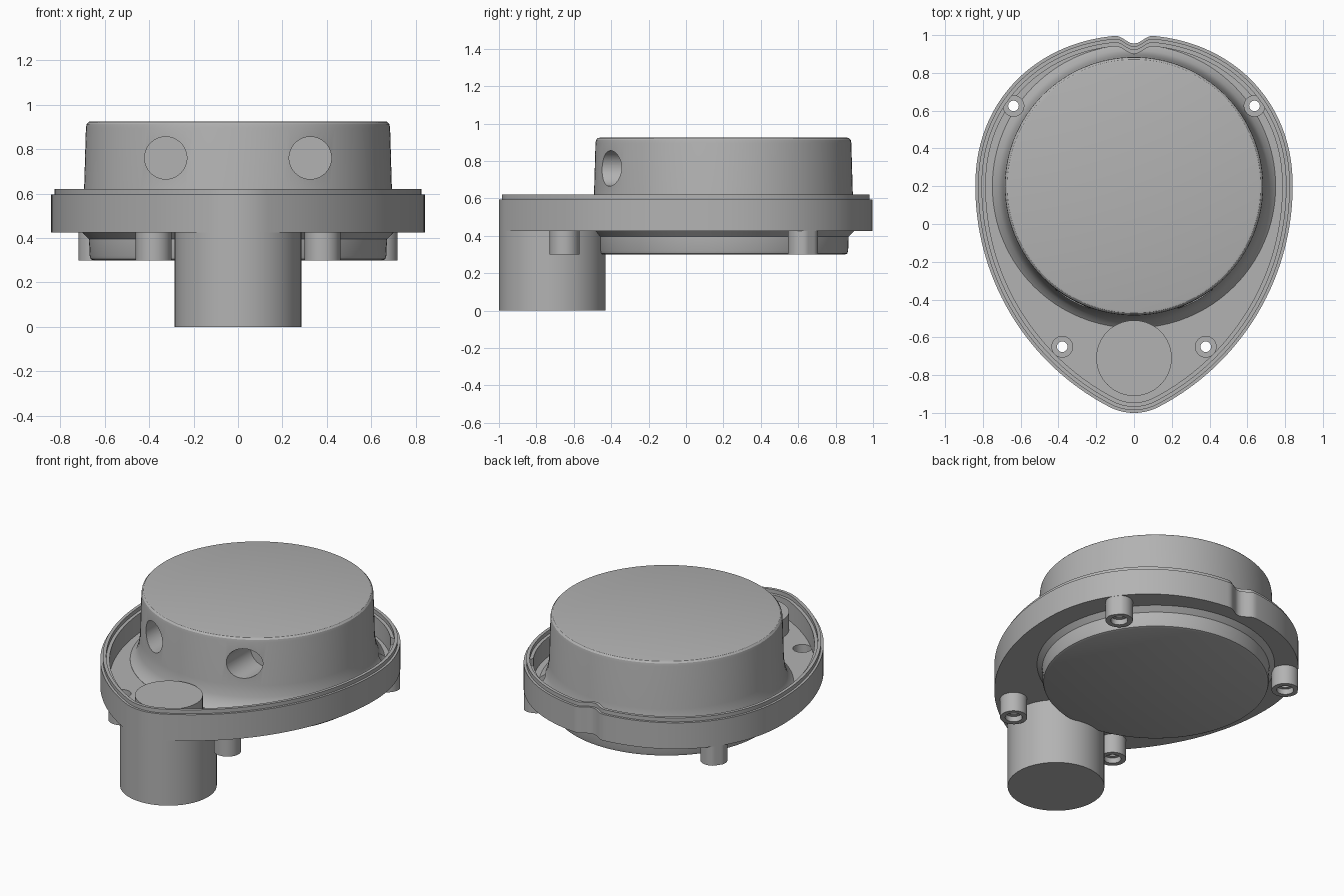
import bpy, bmesh
from math import sin, cos, pi, atan2, radians

cube = bpy.data.objects.get("Cube")
if cube:
    bpy.data.objects.remove(cube)

grey = bpy.data.materials.new("plain grey")
grey.use_nodes = True
grey.diffuse_color = (0.45, 0.45, 0.45, 1)
grey.node_tree.nodes["Principled BSDF"].inputs["Base Color"].default_value = (0.45, 0.45, 0.45, 1)

# Teardrop outline measurements
CY, RX, RY, POWER = 0.2, 0.84, 0.8, 2.12
TIP_Y, TIP_R = -0.715, 0.285
DROP = CY - TIP_Y
SIDE_R = (RX**2 + DROP**2 - TIP_R**2) / (2 * (RX - TIP_R))
SIDE_X = SIDE_R - RX


def finish(bm, name):
    bmesh.ops.recalc_face_normals(bm, faces=bm.faces)
    mesh = bpy.data.meshes.new(name)
    bm.to_mesh(mesh)
    bm.free()
    mesh.materials.append(grey)
    obj = bpy.data.objects.new(name, mesh)
    bpy.context.collection.objects.link(obj)
    return obj


def lathe(name, profile, x=0, y=0, steps=48):
    """Closed turned solid; the profile runs from axis to axis as (radius, z)."""
    bm = bmesh.new()
    verts = [bm.verts.new((r, 0, z)) for r, z in profile]
    edges = [bm.edges.new(pair) for pair in zip(verts, verts[1:])]
    bmesh.ops.spin(bm, geom=verts + edges, cent=(0, 0, 0), axis=(0, 0, 1),
                   angle=2 * pi, steps=steps)
    bmesh.ops.remove_doubles(bm, verts=bm.verts, dist=0.0001)
    bmesh.ops.translate(bm, verts=bm.verts, vec=(x, y, 0))
    return finish(bm, name)


def cylinder(name, r, z0, z1, x=0, y=0, steps=64):
    return lathe(name, [(0, z0), (r, z0), (r, z1), (0, z1)], x, y, steps)


def outline(d):
    """Teardrop loop moved inwards by d, with the notch at the back."""
    loop = []
    for i in range(161):
        c, s = cos(pi * i / 160), max(sin(pi * i / 160), 0)
        x = (RX - d) * abs(c) ** (2 / POWER) * (1 if c > 0 else -1)
        y = CY + (RY - d) * s ** (2 / POWER)
        if abs(x) < 0.1 and s > 0.5:
            y -= 0.045 * cos(pi * x / 0.2) ** 2
        loop.append((x, y))
    end = atan2(DROP, SIDE_X)
    side = [(-SIDE_X + (SIDE_R - d) * cos(end * i / 40),
             CY - (SIDE_R - d) * sin(end * i / 40)) for i in range(1, 41)]
    tip = [(-(TIP_R - d) * cos(a), TIP_Y - (TIP_R - d) * sin(a))
           for a in (end + (pi - 2 * end) * i / 20 for i in range(1, 20))]
    return loop + [(-x, y) for x, y in side] + tip + side[::-1]


def cut(obj, cutters):
    for cutter in cutters:
        cutter.hide_render = True
        mod = obj.modifiers.new("cut", "BOOLEAN")
        mod.operation = "DIFFERENCE"
        mod.solver = "EXACT"
        mod.object = cutter
        bpy.context.view_layer.objects.active = obj
        bpy.ops.object.modifier_apply(modifier=mod.name)


# Teardrop tray with stepped lip
bm = bmesh.new()
rings = []
for d, z in [(0, 0.425), (0, 0.595), (0.015, 0.595), (0.015, 0.62), (0.035, 0.62),
             (0.035, 0.595), (0.055, 0.595), (0.055, 0.47)]:
    rings.append([bm.verts.new((x, y, z)) for x, y in outline(d)])
for low, high in zip(rings, rings[1:]):
    for i in range(len(low)):
        bm.faces.new((low[i - 1], low[i], high[i], high[i - 1]))
bm.faces.new(rings[0][::-1])
bm.faces.new(rings[-1])
tray = finish(bm, "teardrop_tray")

# Round housing with flared foot and shallow lower cap
housing = lathe("round_housing", [
    (0, 0.30), (0.65, 0.30), (0.662, 0.305), (0.667, 0.32), (0.67, 0.395), (0.70, 0.425),
    (0.70, 0.45), (0.75, 0.469), (0.75, 0.472), (0.72, 0.50), (0.702, 0.55), (0.692, 0.62),
    (0.684, 0.895), (0.681, 0.912), (0.672, 0.922), (0.66, 0.925), (0, 0.925)],
    y=CY, steps=128)

# Front leg and the raised pad above it
leg = cylinder("front_leg", TIP_R, 0, 0.425, y=TIP_Y, steps=96)
pad = cylinder("raised_pad", 0.2, 0.45, 0.585, y=-0.71)

# Screw bosses, trimmed to the tray edge, and stepped bores
bosses, bores = [], []
for side, label in ((1, "left"), (-1, "right")):
    for x, y, place in ((0.638, 0.625, "back"), (0.38, -0.65, "front")):
        boss = cylinder(f"{place}_{label}_boss", 0.08, 0.30, 0.44, side * x, y, 48)
        if place == "back":
            for v in boss.data.vertices:
                f = (abs(v.co.x) / RX) ** POWER + (abs(v.co.y - CY) / RY) ** POWER
                if f > 0.998:
                    k = (0.998 / f) ** (1 / POWER)
                    v.co.x *= k
                    v.co.y = CY + (v.co.y - CY) * k
        bore = lathe("bore_cutter", [
            (0, 0.28), (0.05, 0.28), (0.05, 0.335), (0.028, 0.335), (0.028, 0.40),
            (0.055, 0.40), (0.055, 0.60), (0, 0.60)], side * x, y, 32)
        cut(boss, [bore])
        bosses.append(boss)
        bores.append(bore)

# Two round ports in the front of the housing
ports = []
for x in (-0.325, 0.325):
    port = cylinder("port_cutter", 0.095, 0, 0.6)
    port.rotation_euler.x = radians(90)
    port.location = (x, -0.2, 0.76)
    ports.append(port)
bpy.context.view_layer.update()

cut(tray, bores)
cut(housing, bores + ports)
for cutter in bores + ports:
    bpy.data.objects.remove(cutter)

# Smooth shading with crisp edges
for obj in [tray, housing, leg, pad] + bosses:
    bpy.ops.object.select_all(action="DESELECT")
    obj.select_set(True)
    bpy.context.view_layer.objects.active = obj
    bpy.ops.object.shade_smooth_by_angle(angle=radians(30))
